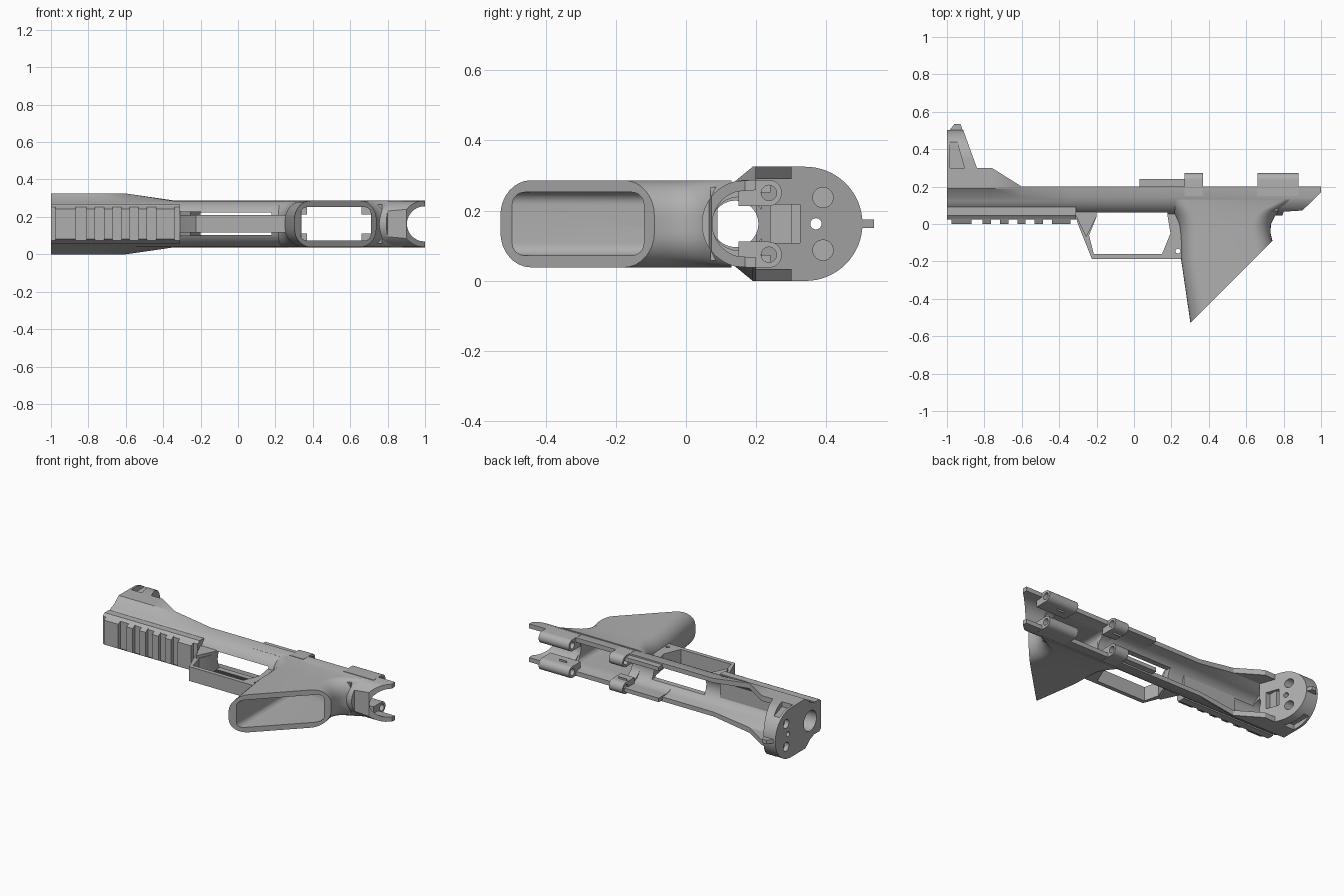
import bpy, bmesh, math
from mathutils import Vector

if "Cube" in bpy.data.objects:
    bpy.data.objects.remove(bpy.data.objects["Cube"])

ZC = 0.1625  # mid-plane height
grey = bpy.data.materials.new("plain grey")
grey.diffuse_color = (0.43, 0.43, 0.43, 1)
grey.use_nodes = True
grey.node_tree.nodes["Principled BSDF"].inputs["Base Color"].default_value = grey.diffuse_color
cutters = []


def loft(name, rings, cut=None, cutter=False):
    """Skin closed rings of points, optionally trimmed by a plane (point, normal)."""
    bm = bmesh.new()
    vs = [[bm.verts.new((p[0], p[1], p[2] + ZC)) for p in r] for r in rings]
    n = len(rings[0])
    for a, b in zip(vs, vs[1:]):
        for i in range(n):
            bm.faces.new((a[i], a[(i + 1) % n], b[(i + 1) % n], b[i]))
    bm.faces.new(vs[0])
    bm.faces.new(vs[-1])
    if cut:
        g = bm.verts[:] + bm.edges[:] + bm.faces[:]
        bmesh.ops.bisect_plane(bm, geom=g, plane_co=cut[0], plane_no=cut[1], clear_outer=True)
        bmesh.ops.holes_fill(bm, edges=[e for e in bm.edges if e.is_boundary])
    bmesh.ops.recalc_face_normals(bm, faces=bm.faces)
    me = bpy.data.meshes.new(name)
    bm.to_mesh(me)
    bm.free()
    ob = bpy.data.objects.new(name, me)
    bpy.context.collection.objects.link(ob)
    me.materials.append(grey)
    if cutter:
        ob.hide_render = True
        cutters.append(ob)
    return ob


def prism_z(name, pts, z0, z1, **k):
    return loft(name, [[(x, y, z) for x, y in pts] for z in (z0, z1)], **k)


def prism_x(name, pts, x0, x1, **k):
    return loft(name, [[(x, y, z) for y, z in pts] for x in (x0, x1)], **k)


def circle(a, b, r, n=32):
    return [(a + r * math.cos(2 * math.pi * i / n), b + r * math.sin(2 * math.pi * i / n)) for i in range(n)]


def rect(a0, a1, b0, b1):
    return [(a0, b0), (a1, b0), (a1, b1), (a0, b1)]


def round_rect(x0, x1, hw, r, n=8):
    pts = []
    for k, (cx, cz) in enumerate([(x1 - r, hw - r), (x0 + r, hw - r), (x0 + r, r - hw), (x1 - r, r - hw)]):
        for i in range(n + 1):
            t = math.pi / 2 * (k + i / n)
            pts.append((cx + r * math.cos(t), cz + r * math.sin(t)))
    return pts


def subtract(ob, *tools):
    for t in tools:
        m = ob.modifiers.new("cut", 'BOOLEAN')
        m.operation, m.solver, m.object = 'DIFFERENCE', 'EXACT', t
        bpy.context.view_layer.objects.active = ob
        bpy.ops.object.modifier_apply(modifier=m.name)


def section(x, hw, top, r, knee):
    """U-shaped cross-section, flared at the top."""
    arc = [math.radians(14 + 152 * i / 20) for i in range(21)]
    pts = [(x, 0.17 - r * math.sin(t), r * math.cos(t)) for t in arc]
    return [(x, top, hw), (x, knee, hw)] + pts + [(x, knee, -hw), (x, top, -hw)]


# Shared cutters
channel = loft("channel_cutter", [section(x, h, 0.7, 0.095, 0.2) for x, h in
               [(-0.85, 0.128), (-0.6, 0.128), (-0.34, 0.096), (1.1, 0.096)]], cutter=True)
well = loft("well_cutter", [[(x, y, z) for x, z in round_rect(0.335, 0.71, 0.09, 0.035)]
            for y in (-0.7, 0.19)], cutter=True)
bore = prism_x("bore_cutter", circle(0.14, 0, 0.066, 48), -1.1, -0.7, cutter=True)
slot = prism_z("slot_cutter", rect(-0.2, 0.18, 0.0, 0.12), -0.06, 0.06, cutter=True)
tail = prism_z("tail_cutter", [(0.78, 0), (0.8, 0.066), (0.9, 0.072), (1.02, 0.188), (1.02, 0)],
               -0.2, 0.2, cutter=True)

# Main shell
body = loft("main_body", [section(x, h, t, 0.125, 0.19) for x, h, t in
            [(-1, 0.1625, 0.3), (-0.76, 0.1625, 0.3), (-0.6, 0.1625, 0.2),
             (-0.34, 0.125, 0.2), (1, 0.125, 0.2)]])
subtract(body, channel, well, bore, slot, tail)

# Front plate with sloped back
dome = [(0.2, -0.1625)] + [(0.34 + 0.1625 * math.sin(t), -0.1625 * math.cos(t)) for t in
                           [math.pi * i / 32 for i in range(33)]] + [(0.2, 0.1625)]
front = prism_x("front_plate", dome, -1, -0.8, cut=(Vector((-0.84, 0.3, 0)), Vector((0.235, 0.085, 0))))
subtract(front, bore)
for s in (1, -1):
    za, zb = sorted((s * 0.13, s * 0.2))
    subtract(front, prism_z("recess_cutter", [(-0.985, 0.235), (-0.985, 0.49), (-0.955, 0.47), (-0.89, 0.24)],
                            za, zb, cutter=True))
    for x0, x1 in ((-1.1, -0.97), (-0.95, -0.7)):
        subtract(front, prism_x("socket_cutter", circle(0.39, s * 0.075, 0.029), x0, x1, cutter=True))
subtract(front, prism_x("centre_hole_cutter", circle(0.37, 0, 0.016), -1.1, -0.7, cutter=True),
         prism_x("notch_cutter", rect(0.24, 0.325, -0.055, 0.055), -0.92, -0.7, cutter=True),
         prism_z("side_hole_cutter", circle(-0.94, 0.27, 0.012), -0.3, 0.3, cutter=True))
prism_z("top_tab", [(-0.995, 0.49), (-0.96, 0.535), (-0.927, 0.535), (-0.912, 0.49)], -0.0125, 0.0125)

# Accessory rail: base and teeth
rail = [(0.09, -0.105), (0.09, 0.105), (0.045, 0.105), (0.025, 0.09), (0.025, -0.09), (0.045, -0.105)]
rail_base = prism_x("rail_base", rail, -1, -0.31)
subtract(rail_base, bore)
for x0, x1 in [(-0.975, -0.87)] + [(-0.81 + 0.093 * i, -0.765 + 0.093 * i) for i in range(4)] + [(-0.438, -0.34)]:
    prism_x("rail_tooth", [(0.03, -0.095), (0.03, 0.095), (0, 0.08), (0, -0.08)], x0, x1)

# Grip: rounded sections down to a slanted open base
grip_rings = []
for y, xf, xr in [(0.13, 0.16, 0.9), (0.1, 0.18, 0.84), (0.075, 0.2, 0.79), (0.045, 0.22, 0.755), (0, 0.24, 0.732),
                  (-0.05, 0.247, 0.73), (-0.09, 0.25, 0.74), (-0.19, 0.252, 0.755), (-0.6, 0.312, 0.8)]:
    grip_rings.append([(x, y, z) for x, z in round_rect(xf, xr, 0.124, 0.1)])
grip = loft("grip", grip_rings, cut=(Vector((0.3, -0.53, 0)), Vector((1, -1, 0))))
subtract(grip, well, channel)

# Finger guard loop
guard = prism_z("guard", [(-0.32, 0.07), (-0.3, 0.0), (-0.225, -0.187), (0.27, -0.187), (0.27, 0.07)], -0.047, 0.047)
subtract(guard,
         prism_z("loop_cutter", [(-0.2, 0.1), (-0.2, 0.04), (-0.24, -0.06), (-0.215, -0.16), (0.15, -0.16),
                                 (0.195, -0.05), (0.18, 0.04), (0.18, 0.1)], -0.1, 0.1, cutter=True),
         prism_z("pin_hole_cutter", circle(0.235, -0.145, 0.013), -0.1, 0.1, cutter=True),
         channel)
for s in (1, -1):
    prism_z("guard_gusset", [(-0.32, 0.07), (-0.29, 0.0), (-0.255, -0.07), (-0.2, 0.04), (-0.2, 0.07)],
            s * 0.045, s * 0.065)

# Round screw bosses along the open edge
for x0, x1 in ((0.27, 0.37), (0.66, 0.88)):
    for s in (1, -1):
        c = s * 0.088
        lobe = [(0.236 + 0.037 * math.cos(t), c + 0.037 * math.sin(t)) for t in
                [math.pi * (i / 16 - 0.5) for i in range(17)]]
        boss = prism_x("screw_boss", [(0.15, c - 0.037)] + lobe + [(0.15, c + 0.037)], x0, x1)
        subtract(boss, prism_x("screw_cutter", circle(0.236, c, 0.022, 20), x0 - 0.1, x1 + 0.1, cutter=True))

# Saddles bridging the bosses
for x0, x1 in ((0.28, 0.34), (0.72, 0.77)):
    saddle = prism_x("saddle", rect(0.07, 0.215, -0.105, 0.105), x0, x1)
    subtract(saddle, prism_x("saddle_cutter", circle(0.15, 0, 0.076, 40), x0 - 0.1, x1 + 0.1, cutter=True))

# Cradle with raised sides
cradle = prism_x("cradle", rect(0.12, 0.24, -0.115, 0.115), 0.03, 0.28)
subtract(cradle, prism_x("cradle_cutter", circle(0.165, 0, 0.09, 40), 0, 0.4, cutter=True),
         prism_x("cradle_top_cutter", rect(0.165, 0.4, -0.089, 0.089), 0, 0.4, cutter=True))

# Remove helpers and smooth the curved parts
for c in cutters:
    bpy.data.objects.remove(c)
for ob in bpy.context.scene.objects:
    bpy.ops.object.select_all(action='DESELECT')
    ob.select_set(True)
    bpy.context.view_layer.objects.active = ob
    bpy.ops.object.shade_smooth_by_angle(angle=math.radians(30))
